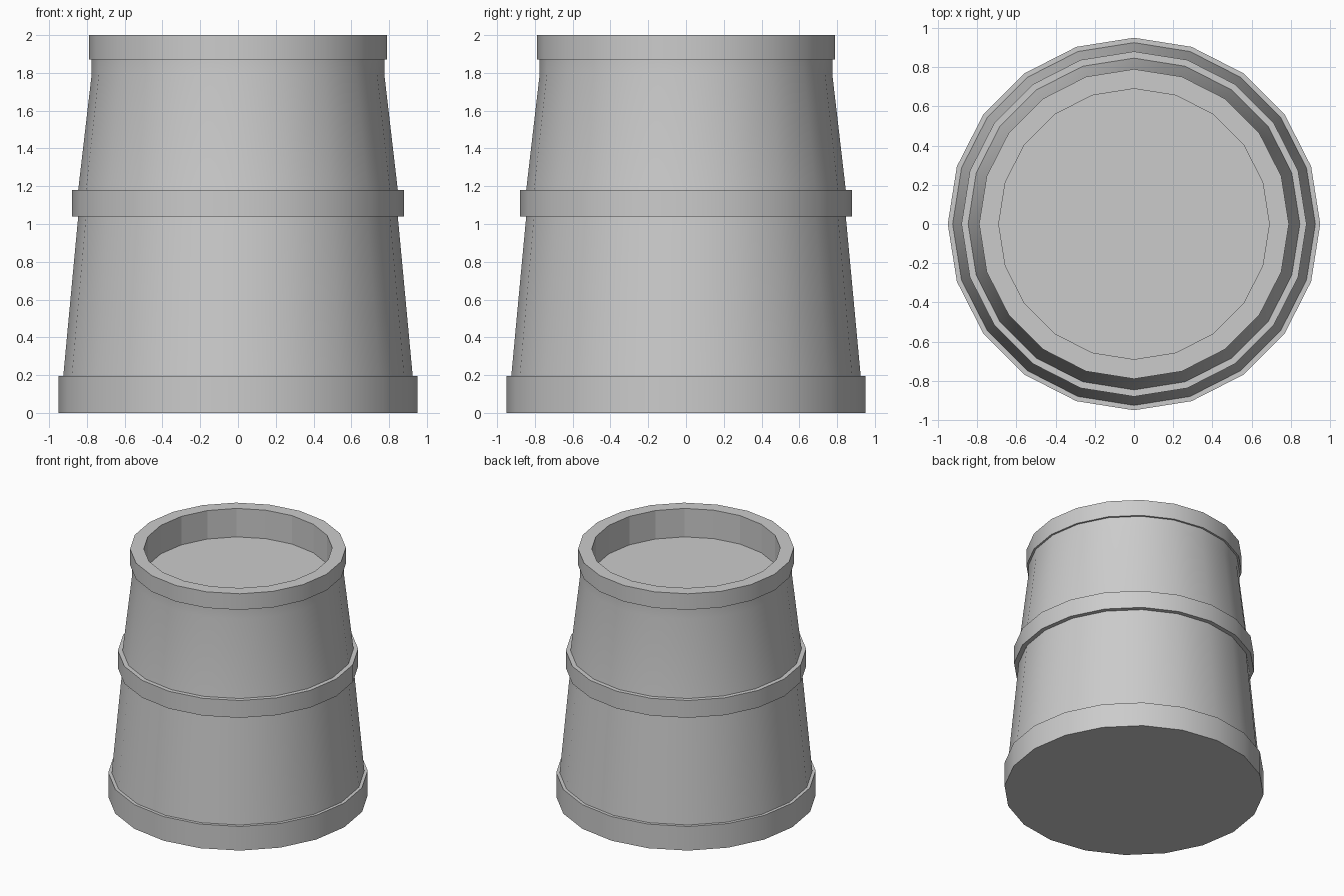
import bpy, bmesh, math

if "Cube" in bpy.data.objects:
    bpy.data.objects.remove(bpy.data.objects["Cube"])

SIDES = 20

# Outer outline (radius, z) from base to rim, then down into the recessed lid
profile = [
    (0.95, 0.0), (0.95, 0.195),        # base hoop
    (0.925, 0.195), (0.846, 1.04),     # lower staves
    (0.88, 1.04), (0.88, 1.18),        # middle hoop
    (0.846, 1.18), (0.775, 1.79), (0.775, 1.87),  # upper staves
    (0.79, 1.87), (0.79, 2.0),         # top hoop
    (0.69, 2.0), (0.69, 1.77),         # rim and recess wall
]

bm = bmesh.new()
rings = []
for r, z in profile:
    rings.append([bm.verts.new((r * math.cos(2 * math.pi * i / SIDES),
                                r * math.sin(2 * math.pi * i / SIDES), z))
                  for i in range(SIDES)])
for a, b in zip(rings, rings[1:]):
    for i in range(SIDES):
        j = (i + 1) % SIDES
        bm.faces.new((a[i], a[j], b[j], b[i]))

# Bottom and recessed lid
bm.faces.new(rings[0][::-1])
bm.faces.new(rings[-1])

mesh = bpy.data.meshes.new("barrel")
bm.to_mesh(mesh)
bm.free()
barrel = bpy.data.objects.new("barrel", mesh)
bpy.context.collection.objects.link(barrel)

# Smooth outside, hard hoop edges
bpy.context.view_layer.objects.active = barrel
barrel.select_set(True)
bpy.ops.object.shade_smooth_by_angle(angle=math.radians(30))

# Recess wall stays faceted
for p in mesh.polygons:
    c = p.center
    if abs(p.normal.z) < 0.1 and p.normal.x * c.x + p.normal.y * c.y < -0.1:
        p.use_smooth = False
